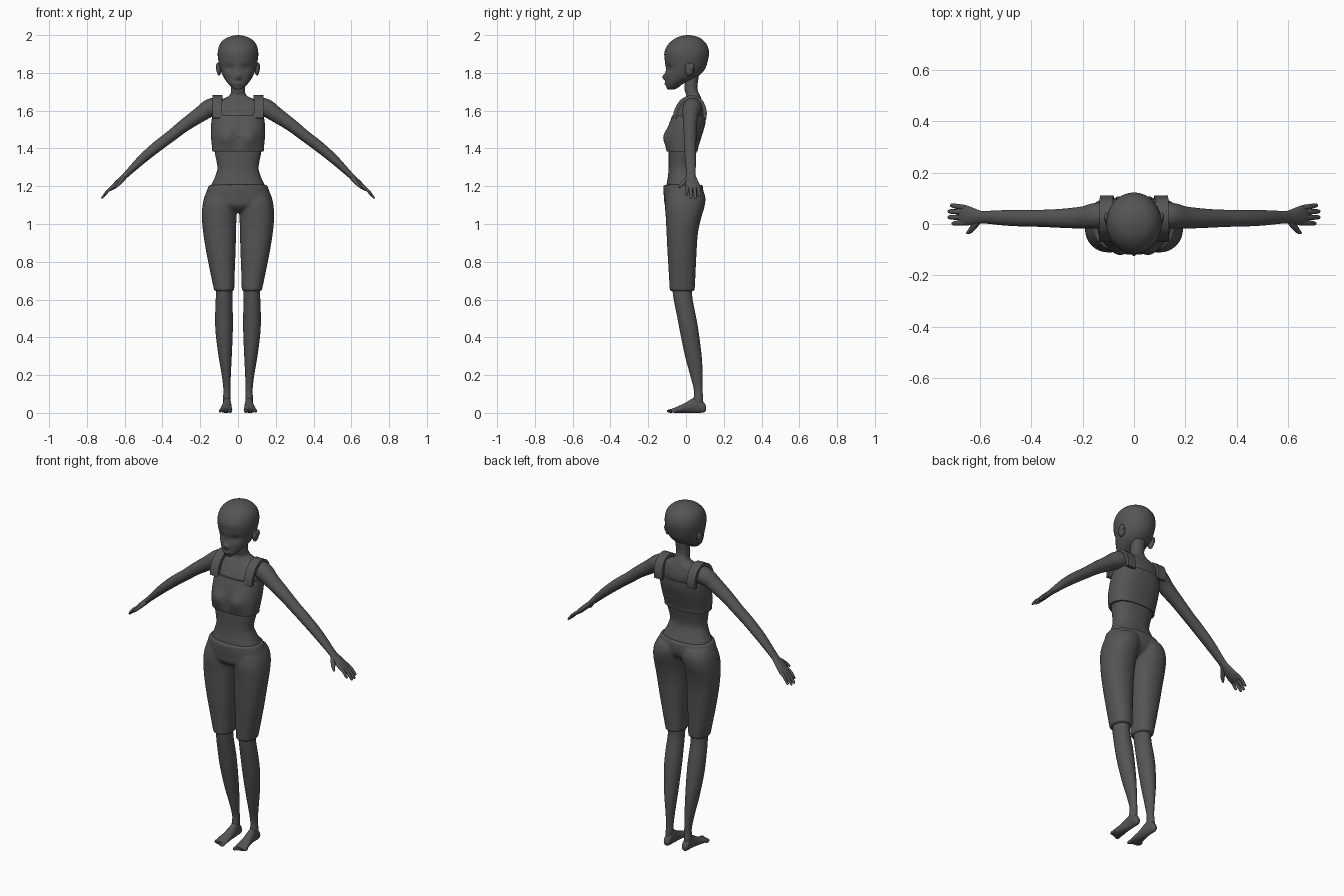
import bpy, bmesh, math
from mathutils import Vector

GREY = bpy.data.materials.new("charcoal_grey")
GREY.diffuse_color = (0.09, 0.09, 0.09, 1)


def spline(rows, steps):
    """Smoothly resample rows of numbers (Catmull-Rom)."""
    out = []
    for i in range(len(rows) - 1):
        p0, p1, p2 = rows[max(i - 1, 0)], rows[i], rows[i + 1]
        p3 = rows[min(i + 2, len(rows) - 1)]
        for k in range(steps):
            t = k / steps
            out.append([0.5 * (2*b + (c - a)*t + (2*a - 5*b + 4*c - d)*t*t
                               + (3*b - a - 3*c + d)*t**3)
                        for a, b, c, d in zip(p0, p1, p2, p3)])
    return out + [list(rows[-1])]


def skin(bm, rings):
    """Join closed rings of points and cap both ends."""
    vs = [[bm.verts.new(p) for p in ring] for ring in rings]
    n = len(vs[0])
    for a, b in zip(vs, vs[1:]):
        for i in range(n):
            bm.faces.new((a[i], a[(i + 1) % n], b[(i + 1) % n], b[i]))
    bm.faces.new(vs[0])
    bm.faces.new(vs[-1])


def circle(n, power=2.0):
    e = 2 / power
    for i in range(n):
        c, s = math.cos(2*math.pi*i/n), math.sin(2*math.pi*i/n)
        yield math.copysign(abs(c)**e, c), math.copysign(abs(s)**e, s)


def loft(bm, rows, axis="z", n=32, power=2.0, steps=4):
    """Rows: position, a0, a1, b0, b1 (extents across the axis)."""
    rings = []
    for s, a0, a1, b0, b1 in spline(rows, steps):
        ring = []
        for c, d in circle(n, power):
            a, b = (a0 + a1)/2 + c*(a1 - a0)/2, (b0 + b1)/2 + d*(b1 - b0)/2
            ring.append((a, b, s) if axis == "z" else (a, s, b))
        rings.append(ring)
    skin(bm, rings)


def tube(bm, rows, n=20, steps=3):
    """Rows: x, y, z, width radius, thickness radius."""
    pts = spline(rows, steps)
    rings = []
    for i, p in enumerate(pts):
        t = Vector(pts[min(i + 1, len(pts) - 1)][:3]) - Vector(pts[max(i - 1, 0)][:3])
        u = t.cross(Vector((0, 1, 0))).normalized()
        w = u.cross(t).normalized()
        rings.append([Vector(p[:3]) + w*(c*p[3]) + u*(s*p[4]) for c, s in circle(n)])
    skin(bm, rings)


def ball(bm, centre, size):
    for v in bmesh.ops.create_uvsphere(bm, u_segments=16, v_segments=10, radius=1)["verts"]:
        v.co = Vector([c + a*s for c, a, s in zip(centre, v.co, size)])


def sym(rows):
    """Rows z, half width, y0, y1 become full extents."""
    return [(z, -w, w, y0, y1) for z, w, y0, y1 in rows]


def bulge(bm, bumps, y_mid=0.0):
    """Push the front out; bumps: x, z, x spread, z spread, amount."""
    for v in bm.verts:
        if v.co.y < y_mid:
            x, z = v.co.x, v.co.z
            f = min(1, (y_mid - v.co.y) / 0.05)
            v.co.y -= f * sum(m*math.exp(-((x - bx)/sx)**2 - ((z - bz)/sz)**2)
                              for bx, bz, sx, sz, m in bumps)


def finish(name, bm, mirror=False):
    bmesh.ops.recalc_face_normals(bm, faces=bm.faces)
    me = bpy.data.meshes.new(name)
    bm.to_mesh(me)
    bm.free()
    me.materials.append(GREY)
    ob = bpy.data.objects.new(name, me)
    bpy.context.collection.objects.link(ob)
    if mirror:
        ob.modifiers.new("mirror", "MIRROR")
    bpy.ops.object.select_all(action="DESELECT")
    ob.select_set(True)
    bpy.context.view_layer.objects.active = ob
    bpy.ops.object.shade_smooth_by_angle(angle=math.radians(50))
    return ob


# Head with face relief
bm = bmesh.new()
loft(bm, sym([(1.712, .012, -.095, -.065), (1.72, .028, -.102, -.045),
              (1.745, .054, -.106, -.008), (1.78, .078, -.108, .062),
              (1.82, .094, -.108, .100), (1.87, .105, -.113, .117),
              (1.91, .107, -.114, .122), (1.95, .097, -.095, .110),
              (1.98, .070, -.062, .082), (1.995, .035, -.025, .046),
              (2.0, .008, .002, .018)]), n=64, steps=6)
bulge(bm, [(0, 1.778, .014, .016, .018), (0, 1.742, .022, .009, .008),
           (.045, 1.825, .028, .02, -.012), (-.045, 1.825, .028, .02, -.012)])
finish("head", bm)

# Ears
bm = bmesh.new()
ball(bm, (.101, .018, 1.82), (.013, .024, .034))
ball(bm, (.108, .026, 1.832), (.009, .018, .022))
finish("ear", bm, True)

# Neck, chest and waist
bm = bmesh.new()
loft(bm, sym([(1.80, .040, .0, .07), (1.72, .037, -.008, .06), (1.685, .042, .0, .072),
              (1.667, .070, -.004, .080), (1.645, .122, -.02, .088),
              (1.60, .132, -.05, .098), (1.55, .130, -.072, .094),
              (1.50, .130, -.08, .088), (1.45, .130, -.085, .073),
              (1.38, .123, -.092, .055), (1.30, .109, -.092, .040),
              (1.25, .121, -.096, .054), (1.20, .143, -.104, .076),
              (1.16, .148, -.104, .08)]), n=40, power=2.3)
finish("body", bm)

# Sleeveless top
bm = bmesh.new()
loft(bm, sym([(1.384, .136, -.102, .061), (1.41, .138, -.104, .066),
              (1.47, .143, -.098, .085), (1.53, .142, -.088, .102),
              (1.575, .136, -.073, .106)]), n=64, power=2.4, steps=6)
bulge(bm, [(.062, 1.462, .046, .048, .026), (-.062, 1.462, .046, .048, .026),
           (0, 1.46, .016, .05, -.008)])
finish("top", bm)

# Shoulder straps
bm = bmesh.new()
path = spline([(.108, -.06, 1.56), (.110, -.052, 1.60), (.110, -.022, 1.65),
               (.108, .03, 1.672), (.108, .078, 1.65), (.106, .099, 1.60),
               (.104, .098, 1.56)], 4)
rings = []
for i, p in enumerate(path):
    t = Vector(path[min(i + 1, len(path) - 1)]) - Vector(path[max(i - 1, 0)])
    u = t.cross(Vector((1, 0, 0))).normalized()
    rings.append([Vector(p) + Vector((a*.026, 0, 0)) + u*(b*.010)
                  for a, b in ((-1, -1), (1, -1), (1, 1), (-1, 1))])
skin(bm, rings)
finish("strap", bm, True)

# Knee-length shorts: pelvis and two legs fused
bm = bmesh.new()
loft(bm, sym([(1.208, .153, -.119, .088), (1.17, .167, -.119, .092),
              (1.13, .174, -.116, .085), (1.10, .150, -.112, .06),
              (1.075, .08, -.09, .02), (1.062, .03, -.06, .0)]), n=48, power=2.2)
for s in (1, -1):
    rows = [(.645, .020, .126, -.086, .046), (.75, .017, .148, -.092, .051),
            (.85, .013, .168, -.098, .056), (.95, .010, .184, -.103, .063),
            (1.03, .008, .191, -.107, .080), (1.09, .003, .189, -.111, .098),
            (1.14, -.006, .179, -.105, .103), (1.18, -.006, .162, -.095, .090)]
    loft(bm, [(z, *sorted((s*a, s*b)), c, d) for z, a, b, c, d in rows], power=2.2)
shorts = finish("shorts", bm)
shorts.modifiers.clear()
rm = shorts.modifiers.new("fuse", "REMESH")
rm.mode, rm.voxel_size, rm.use_smooth_shade = "VOXEL", .007, True
sm = shorts.modifiers.new("soften", "SMOOTH")
sm.factor, sm.iterations = .5, 5

# Lower legs
bm = bmesh.new()
loft(bm, [(.67, .030, .114, -.075, .030), (.60, .030, .118, -.065, .035),
          (.50, .027, .121, -.045, .055), (.42, .028, .118, -.030, .068),
          (.30, .033, .103, -.005, .083), (.20, .038, .086, .022, .088),
          (.12, .040, .077, .042, .088), (.07, .040, .080, .040, .091),
          (.03, .045, .075, .045, .092)])
finish("lower_leg", bm, True)

# Feet with toes
bm = bmesh.new()
loft(bm, [(.106, .050, .066, .015, .035), (.095, .040, .077, .003, .055),
          (.06, .037, .079, .0, .085), (.03, .035, .082, .0, .074),
          (-.01, .033, .090, .0, .050), (-.05, .030, .098, .0, .032),
          (-.08, .033, .098, .002, .020)], axis="y", n=24)
for i in range(5):
    ball(bm, (.041 + .0135*i, -.081 + .005*i, .010),
         (.010 if i == 0 else .007, .021 - .001*i, .010 if i == 0 else .008))
finish("foot", bm, True)

# Arms and palms
bm = bmesh.new()
tube(bm, [(.105, .036, 1.618, .045, .044), (.135, .034, 1.618, .050, .049),
          (.165, .030, 1.605, .048, .046), (.20, .025, 1.58, .043, .041),
          (.28, .022, 1.525, .037, .034), (.36, .022, 1.462, .033, .030),
          (.42, .022, 1.417, .032, .029), (.50, .024, 1.35, .030, .025),
          (.57, .026, 1.283, .025, .018), (.60, .027, 1.253, .025, .015),
          (.63, .030, 1.225, .034, .015), (.66, .034, 1.197, .040, .013),
          (.677, .036, 1.182, .034, .008)], n=28)
finish("arm", bm, True)

# Fingers and thumb
bm = bmesh.new()
for y, y2, x2 in ((.006, .002, .708), (.026, .026, .723), (.046, .049, .723), (.064, .072, .714)):
    z2 = 1.182 - (x2 - .677)
    tube(bm, [(.655, y, 1.202, .010, .009), ((.655 + x2)/2, (y + y2)/2, 1.187 - (x2 - .7)/2, .010, .008),
              (x2 - .006, y2, z2 + .006, .008, .006), (x2, y2, z2, .003, .003)], n=10)
tube(bm, [(.605, .014, 1.243, .014, .012), (.622, -.008, 1.224, .014, .011),
          (.638, -.028, 1.205, .010, .008), (.65, -.036, 1.192, .004, .004)], n=12)
finish("fingers", bm, True)
